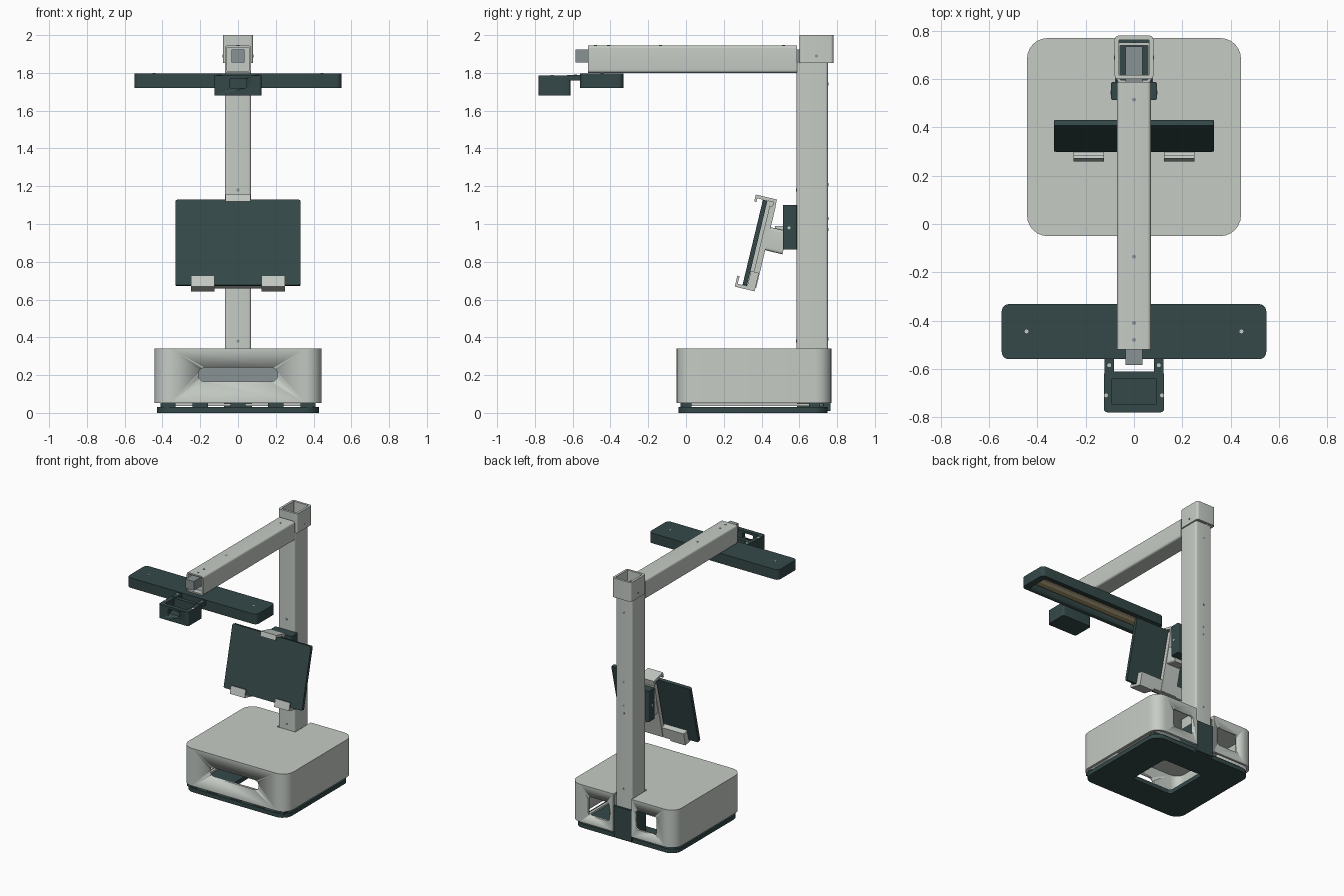
import bpy, bmesh, math
from mathutils import Matrix, Vector

if "Cube" in bpy.data.objects:
    bpy.data.objects.remove(bpy.data.objects["Cube"])


def mat(name, r, g, b):
    m = bpy.data.materials.new(name)
    m.diffuse_color = (r, g, b, 1)
    m.use_nodes = True
    m.node_tree.nodes["Principled BSDF"].inputs["Base Color"].default_value = m.diffuse_color
    return m


LIGHT = mat("pale grey plastic", 0.56, 0.60, 0.56)
DARK = mat("dark green plastic", 0.035, 0.065, 0.065)
METAL = mat("aluminium grey", 0.25, 0.29, 0.30)
GOLD = mat("led strip tan", 0.40, 0.31, 0.15)
CREAM = mat("led diffuser cream", 0.72, 0.62, 0.40)


def outline(a0, a1, b0, b1, r, n=6):
    """Rounded rectangle, counter-clockwise."""
    if r <= 0:
        return [(a0, b0), (a1, b0), (a1, b1), (a0, b1)]
    pts = []
    for ca, cb, s in ((a1 - r, b0 + r, -90), (a1 - r, b1 - r, 0),
                      (a0 + r, b1 - r, 90), (a0 + r, b0 + r, 180)):
        for i in range(n + 1):
            t = math.radians(s + 90 * i / n)
            pts.append((ca + r * math.cos(t), cb + r * math.sin(t)))
    return pts


def rbox(name, x, y, z, m, r=0.0, axis="z", wall=0.0, xf=None):
    """Rounded box along an axis; wall > 0 makes an open tube."""
    lims = {"x": (y, z, x), "y": (z, x, y), "z": (x, y, z)}[axis]
    put = {"x": lambda a, b, c: (c, a, b), "y": lambda a, b, c: (b, c, a),
           "z": lambda a, b, c: (a, b, c)}[axis]
    (a0, a1), (b0, b1), (c0, c1) = lims
    bm = bmesh.new()

    def ring(inset, c):
        p = outline(a0 + inset, a1 - inset, b0 + inset, b1 - inset,
                    max(r - inset, 0.004) if r else 0)
        return [bm.verts.new(put(u, v, c)) for u, v in p]

    def bridge(p, q):
        for i in range(len(p)):
            j = (i + 1) % len(p)
            bm.faces.new((p[i], p[j], q[j], q[i]))

    lo, hi = ring(0, c0), ring(0, c1)
    bridge(lo, hi)
    if wall:
        ilo, ihi = ring(wall, c0), ring(wall, c1)
        bridge(ihi, ilo)
        bridge(hi, ihi)
        bridge(ilo, lo)
    else:
        bm.faces.new(hi)
        bm.faces.new(lo[::-1])
    bmesh.ops.recalc_face_normals(bm, faces=bm.faces)
    if xf:
        bm.transform(xf)
    me = bpy.data.meshes.new(name)
    bm.to_mesh(me)
    bm.free()
    me.materials.append(m)
    ob = bpy.data.objects.new(name, me)
    bpy.context.collection.objects.link(ob)
    if r:
        bpy.ops.object.select_all(action="DESELECT")
        ob.select_set(True)
        bpy.context.view_layer.objects.active = ob
        bpy.ops.object.shade_smooth_by_angle(angle=math.radians(35))
    return ob


def cut(ob, *args, **kw):
    """Subtract a rounded box from an object."""
    c = rbox(ob.name + "_cutter", *args, ob.data.materials[0], **kw)
    mod = ob.modifiers.new("cut", "BOOLEAN")
    mod.operation, mod.object, mod.solver = "DIFFERENCE", c, "EXACT"
    bpy.context.view_layer.objects.active = ob
    bpy.ops.object.modifier_apply(modifier=mod.name)
    bpy.data.objects.remove(c)


def screw(name, x, y, z, axis, m=METAL):
    """Thin round screw head."""
    s, t = 0.008, 0.002
    h = {a: (v - (t if a == axis else s), v + (t if a == axis else s))
         for a, v in zip("xyz", (x, y, z))}
    rbox(name, h["x"], h["y"], h["z"], m, r=s * 0.99, axis=axis)


# Base: foot plate with opening, spacers, hollow housing
plate = rbox("base_plate", (-.43, .43), (-.04, .75), (0, .032), DARK, r=.08)
cut(plate, (-.17, .17), (.19, .53), (-.1, .1), r=.02)
for i, x in enumerate((-.37, -.2, 0, .2, .37)):
    for y in (.0, .68):
        rbox("spacer", (x - .04, x + .04), (y - .03, y + .03), (.03, .057), DARK)
rbox("base_rim", (-.40, .40), (-.0, .73), (.036, .05), LIGHT, r=.07, wall=.02)

housing = rbox("base_housing", (-.443, .443), (-.05, .77), (.052, .34), LIGHT, r=.085)
cut(housing, (-.425, .425), (-.032, .752), (0, .322), r=.068)
cut(housing, (-.21, .21), (-.2, .1), (.165, .24), r=.036, axis="y")
for s in (-1, 1):
    xs = sorted((s * .11, s * .29))
    cut(housing, xs, (.7, .9), (.12, .265), r=.025, axis="y")
cut(housing, (-.077, .077), (.58, .9), (0, .5))
rbox("inner_panel", (-.26, .26), (.50, .51), (.11, .30), METAL)

# Column with its socket
rbox("column_socket", (-.073, .073), (.588, .765), (.01, .25), DARK)
rbox("column", (-.07, .07), (.585, .752), (.25, 1.858), LIGHT, r=.015, wall=.012)
for z in (.38, 1.18):
    screw("column_front_screw", 0, .585, z, "y")
for z in (.39, .97, 1.03, 1.21, 1.74):
    screw("column_back_screw", 0, .752, z, "y")

# Open collar on top of the column
collar = rbox("column_collar", (-.08, .08), (.6, .78), (1.853, 2.0), LIGHT, r=.015, wall=.017)
cut(collar, (-.037, .037), (.55, .66), (1.853, 1.927), axis="y")
for s in (-1, 1):
    screw("collar_screw", s * .08, .69, 1.89, "x")

# Arm with its inner bar
rbox("arm", (-.07, .07), (-.52, .588), (1.80, 1.945), LIGHT, r=.015, axis="y", wall=.01)
for y in (-.48, .57):
    rbox("arm_plug", (-.061, .061), (y, y + .015), (1.809, 1.936), LIGHT, axis="y")
rbox("arm_bar", (-.035, .035), (-.585, .735), (1.855, 1.925), METAL, axis="y")
for y in (.515, -.135, -.41, -.48):
    screw("arm_screw", 0, y, 1.945, "z")

# Lamp bar with recessed light strip
lamp = rbox("lamp", (-.548, .548), (-.56, -.332), (1.72, 1.797), DARK, r=.03)
cut(lamp, (-.50, .50), (-.525, -.367), (1.6, 1.765), r=.01)
rbox("led_strip", (-.49, .49), (-.515, -.377), (1.757, 1.765), GOLD)
rbox("led_diffuser", (-.49, .49), (-.465, -.427), (1.752, 1.758), CREAM)
for s in (-1, 1):
    screw("lamp_screw", s * .445, -.445, 1.797, "z", LIGHT)

# Camera box on two tabs
box = rbox("camera_box", (-.125, .125), (-.78, -.612), (1.68, 1.787), DARK, r=.015)
cut(box, (-.092, .092), (-.747, -.642), (1.70, 1.9))
cut(box, (-.045, .045), (-.9, -.73), (1.72, 1.77), r=.01, axis="y")
for s in (-1, 1):
    xs = sorted((s * .083, s * .122))
    rbox("camera_tab", xs, (-.63, -.55), (1.76, 1.79), DARK)
    screw("camera_tab_screw", s * .103, -.585, 1.79, "z", LIGHT)
    screw("camera_screw", s * .116, -.71, 1.787, "z", LIGHT)

# Tablet and cradle, made upright around the tablet centre then tilted back
tilt = Matrix.Translation(Vector((0, .365, .90))) @ Matrix.Rotation(math.radians(-13.5), 4, "X")


def tilted(name, x, y, z, m, **kw):
    rbox(name, x, y, z, m, xf=tilt, **kw)


tilted("tablet", (-.332, .332), (-.012, .012), (-.232, .232), DARK, r=.01, axis="y")
tilted("cradle_spine", (-.065, .065), (.03, .062), (-.23, .21), LIGHT)
tilted("cradle_slider", (-.045, .045), (.012, .045), (-.17, .24), LIGHT)
tilted("cradle_crossbar", (-.25, .25), (.014, .058), (-.235, -.15), LIGHT)
tilted("top_clip", (-.065, .065), (-.055, .06), (.232, .25), LIGHT)
tilted("top_clip_lip", (-.065, .065), (-.055, -.043), (.212, .25), LIGHT)
tilted("top_clip_back", (-.065, .065), (.045, .06), (.15, .25), LIGHT)
for s in (-1, 1):
    xs = sorted((s * .125, s * .25))
    tilted("bottom_clip", xs, (-.05, .058), (-.25, -.232), LIGHT)
    tilted("bottom_clip_lip", xs, (-.05, -.038), (-.25, -.19), LIGHT)
tilted("cradle_mount", (-.06, .06), (.06, .155), (-.025, .10), LIGHT, r=.015, axis="y")

# Bracket fixing the cradle to the column
rbox("cradle_neck", (-.035, .035), (.47, .53), (.90, .99), LIGHT, r=.01, axis="y")
rbox("column_bracket", (-.095, .095), (.513, .588), (.865, 1.10), DARK, r=.008)
for s in (-1, 1):
    screw("bracket_screw", s * .095, .545, .98, "x", LIGHT)
